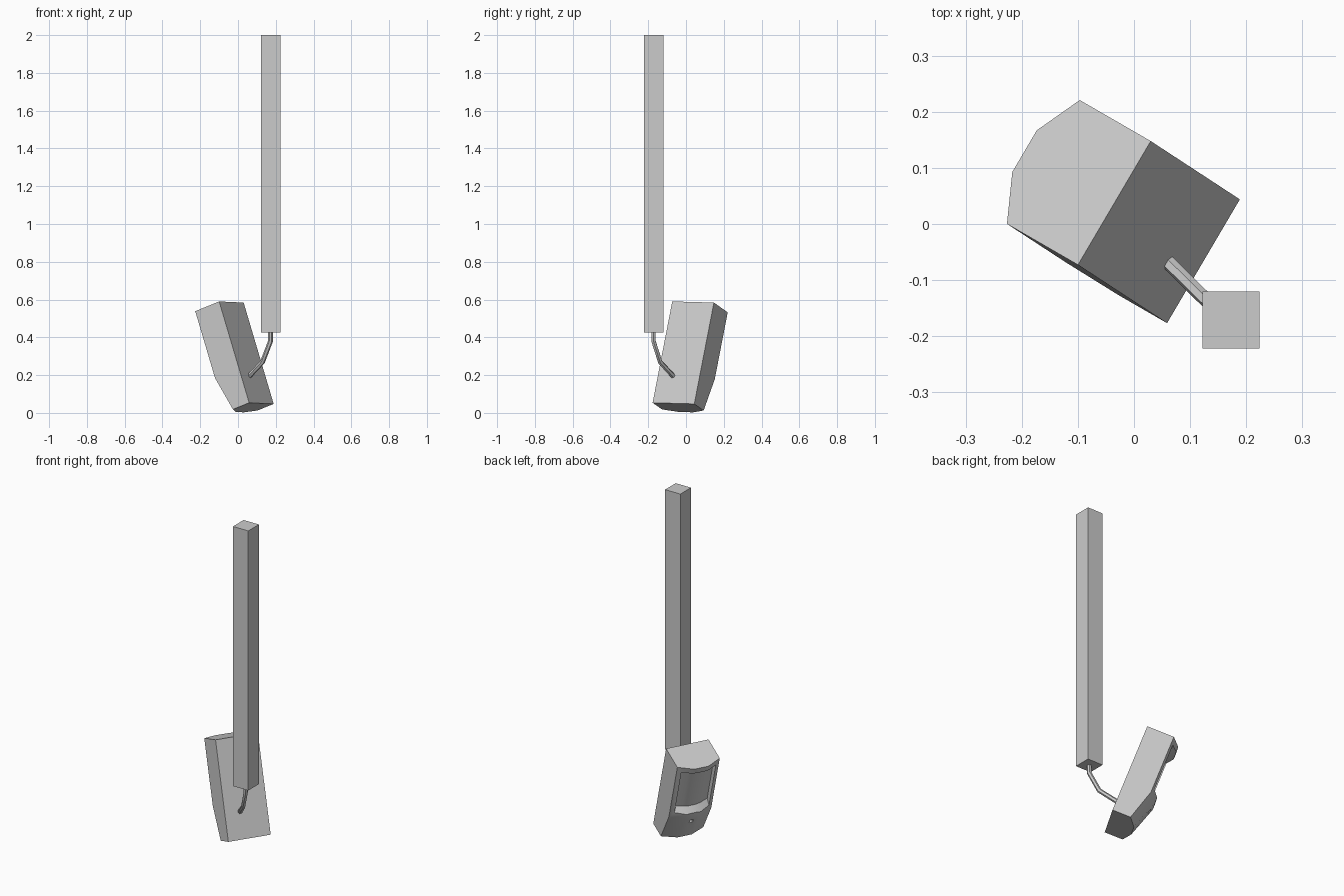
import bpy, bmesh, math
from mathutils import Vector

if "Cube" in bpy.data.objects:
    bpy.data.objects.remove(bpy.data.objects["Cube"])

# Tilted frame of the sensor: width, downward, outward
ORIGIN = Vector((-0.035, 0.0375, 0.587))
U = Vector((0.130, 0.221, -0.006)).normalized()
D = Vector((0.159, -0.104, -0.537)).normalized()
F = U.cross(D).normalized()


def loft(name, rings):
    """Solid through rings of (across, outward, down) points."""
    bm = bmesh.new()
    rows = [[bm.verts.new(ORIGIN + U * a + F * f + D * d) for a, f, d in r] for r in rings]
    n = len(rows[0])
    for r, s in zip(rows, rows[1:]):
        for i in range(n):
            bm.faces.new((r[i], r[(i + 1) % n], s[(i + 1) % n], s[i]))
    bm.faces.new(rows[0])
    bm.faces.new(rows[-1])
    bmesh.ops.recalc_face_normals(bm, faces=bm.faces)
    mesh = bpy.data.meshes.new(name)
    bm.to_mesh(mesh)
    bm.free()
    ob = bpy.data.objects.new(name, mesh)
    bpy.context.collection.objects.link(ob)
    return ob


def mirrored(half, d):
    """Close a half outline of (across, outward) symmetrically."""
    full = half + [(-a, f) for a, f in reversed(half)]
    return [(a, f, d) for a, f in full]


def select(ob):
    bpy.ops.object.select_all(action='DESELECT')
    ob.select_set(True)
    bpy.context.view_layer.objects.active = ob


def carve(ob, cutter):
    select(ob)
    mod = ob.modifiers.new("carve", 'BOOLEAN')
    mod.operation = 'DIFFERENCE'
    mod.solver = 'EXACT'
    mod.object = cutter
    bpy.ops.object.modifier_apply(modifier=mod.name)
    bpy.data.objects.remove(cutter)


# Sensor housing: six-sided section, tapering towards the bottom
W = 0.128
housing = loft("sensor_housing", [
    mirrored([(W, 0), (W, side), (0.043, mid)], d)
    for d, side, mid in [(0, 0.155, 0.196), (0.376, 0.155, 0.196), (0.569, 0.105, 0.14)]])

# Curved lens window with a sloped hood and sill
def window_ring(t0, d0, t1, d1):
    ring = []
    for a, f in [(0.104, 0.135), (0.055, 0.155), (0.02, 0.162)]:
        ring.append((a, f))
    return ring

inner = [(0.104, 0.135), (0.055, 0.155), (0.02, 0.162)]
outline = inner + [(-a, f) for a, f in reversed(inner)]


def window_layer(top, bottom, lift):
    pts = [(a, f + lift, top) for a, f in outline]
    return pts + [(a, f + lift, bottom) for a, f in reversed(outline)]


bm = bmesh.new()
layers = [[bm.verts.new(ORIGIN + U * a + F * f + D * d) for a, f, d in window_layer(*s)]
          for s in [(0.055, 0.315, 0), (0.025, 0.355, 0.05)]]
n = len(outline)
for row in layers:
    for i in range(n - 1):
        bm.faces.new((row[i], row[i + 1], row[2 * n - 2 - i], row[2 * n - 1 - i]))
for i in range(2 * n):
    j = (i + 1) % (2 * n)
    bm.faces.new((layers[0][i], layers[0][j], layers[1][j], layers[1][i]))
bmesh.ops.recalc_face_normals(bm, faces=bm.faces)
mesh = bpy.data.meshes.new("window_cutter")
bm.to_mesh(mesh)
bm.free()
window = bpy.data.objects.new("window_cutter", mesh)
bpy.context.collection.objects.link(window)
carve(housing, window)

# Small indicator hole below the window
carve(housing, loft("hole_cutter", [
    mirrored([(0.011, 0.165), (0.011, 0.25)], d) for d in (0.405, 0.428)]))
select(housing)
bpy.ops.object.shade_smooth_by_angle(angle=math.radians(30))

# Square ceiling post
bpy.ops.mesh.primitive_cube_add(size=1, location=(0.173, -0.171, 1.213))
post = bpy.context.object
post.name = "post"
post.scale = (0.102, 0.102, 1.574)

# Bent tube joining post and housing
curve = bpy.data.curves.new("bent_tube", 'CURVE')
curve.dimensions = '3D'
curve.bevel_depth = 0.013
curve.bevel_resolution = 1
curve.use_fill_caps = True
path = [(0.172, -0.172, 0.44), (0.172, -0.172, 0.38), (0.13, -0.137, 0.27), (0.058, -0.066, 0.193)]
spline = curve.splines.new('POLY')
spline.points.add(len(path) - 1)
for p, co in zip(spline.points, path):
    p.co = (*co, 1)
tube = bpy.data.objects.new("bent_tube", curve)
bpy.context.collection.objects.link(tube)
select(tube)
bpy.ops.object.convert(target='MESH')
bpy.ops.object.shade_smooth_by_angle(angle=math.radians(30))
